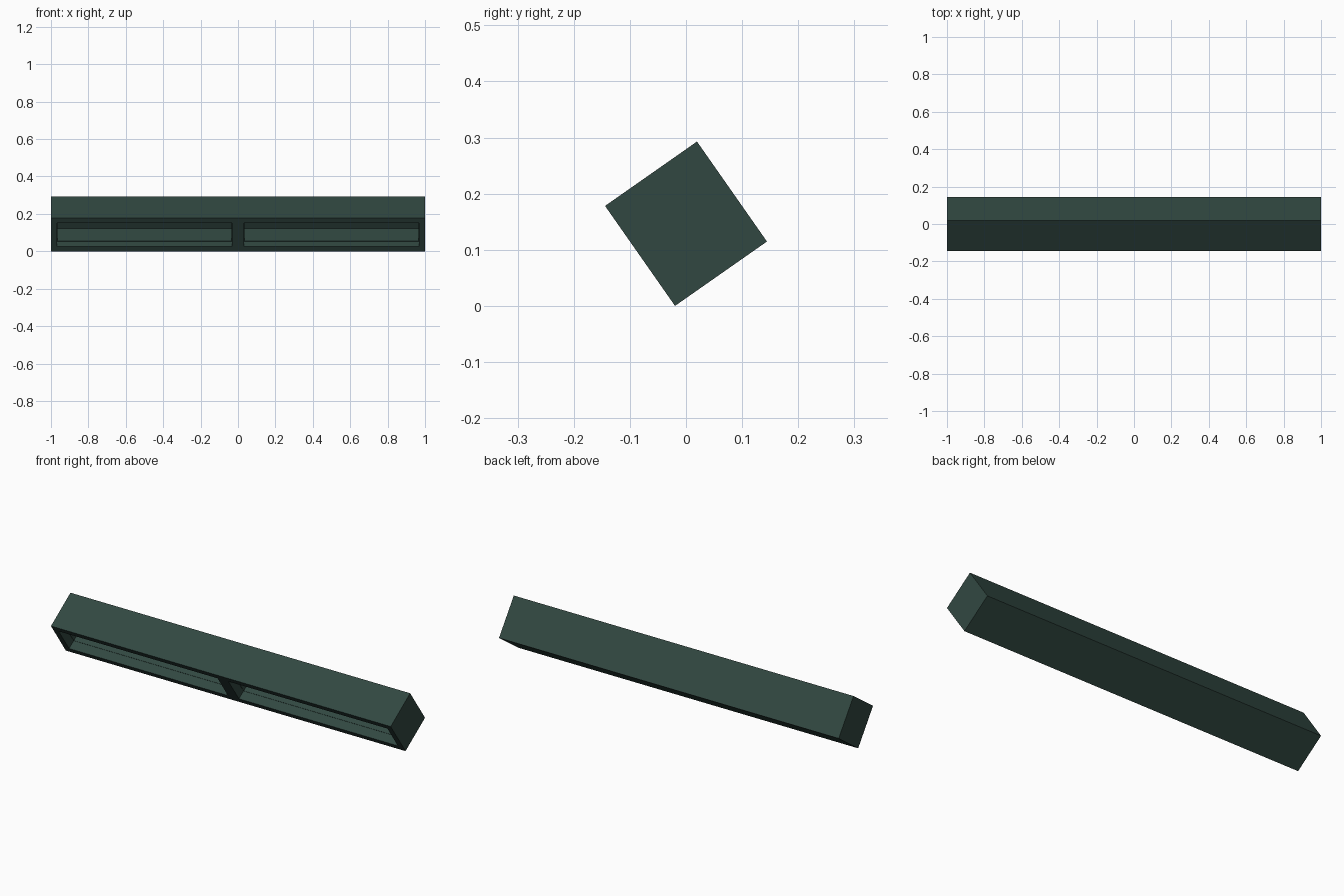
import bpy, bmesh
from math import radians
from mathutils import Matrix, Vector

if "Cube" in bpy.data.objects:
    bpy.data.objects.remove(bpy.data.objects["Cube"], do_unlink=True)

# One flat colour
green = bpy.data.materials.new("dark_green")
colour = (0.031, 0.064, 0.053, 1)
green.use_nodes = True
green.diffuse_color = colour
green.node_tree.nodes["Principled BSDF"].inputs["Base Color"].default_value = colour

DEPTH, HEIGHT = 0.2, 0.2175
WALL, LIP, POCKET = 0.032, 0.047, 0.165

bm = bmesh.new()


def sink(faces, distance):
    """Push the faces straight into the housing and return their new floors."""
    new = bmesh.ops.extrude_discrete_faces(bm, faces=faces)["faces"]
    for face in new:
        bmesh.ops.translate(bm, verts=face.verts, vec=Vector((0, distance, 0)))
    return new


# Long housing, split in the middle into two bays
bmesh.ops.create_cube(bm, size=1, matrix=Matrix.Diagonal((2, DEPTH, HEIGHT, 1)))
bmesh.ops.bisect_plane(bm, geom=bm.verts[:] + bm.edges[:] + bm.faces[:],
                       plane_co=(0, 0, 0), plane_no=(1, 0, 0))
bm.normal_update()
bays = [f for f in bm.faces if f.normal.y < -0.9]

# Open pockets with a front lip and a slim inner step
bmesh.ops.inset_individual(bm, faces=bays, thickness=WALL, use_even_offset=True)
bays = sink(bays, LIP)
bm.normal_update()
bmesh.ops.inset_individual(bm, faces=bays, thickness=0.002, use_even_offset=True)
sink(bays, POCKET - LIP)

# Tilt the open side towards the ground
bmesh.ops.recalc_face_normals(bm, faces=bm.faces[:])
tilt = Matrix.Translation((0, 0, 0.1465)) @ Matrix.Rotation(radians(35), 4, "X")
bmesh.ops.transform(bm, matrix=tilt, verts=bm.verts[:])

mesh = bpy.data.meshes.new("tilted_housing")
bm.to_mesh(mesh)
bm.free()
mesh.materials.append(green)
housing = bpy.data.objects.new("tilted_housing", mesh)
bpy.context.collection.objects.link(housing)
